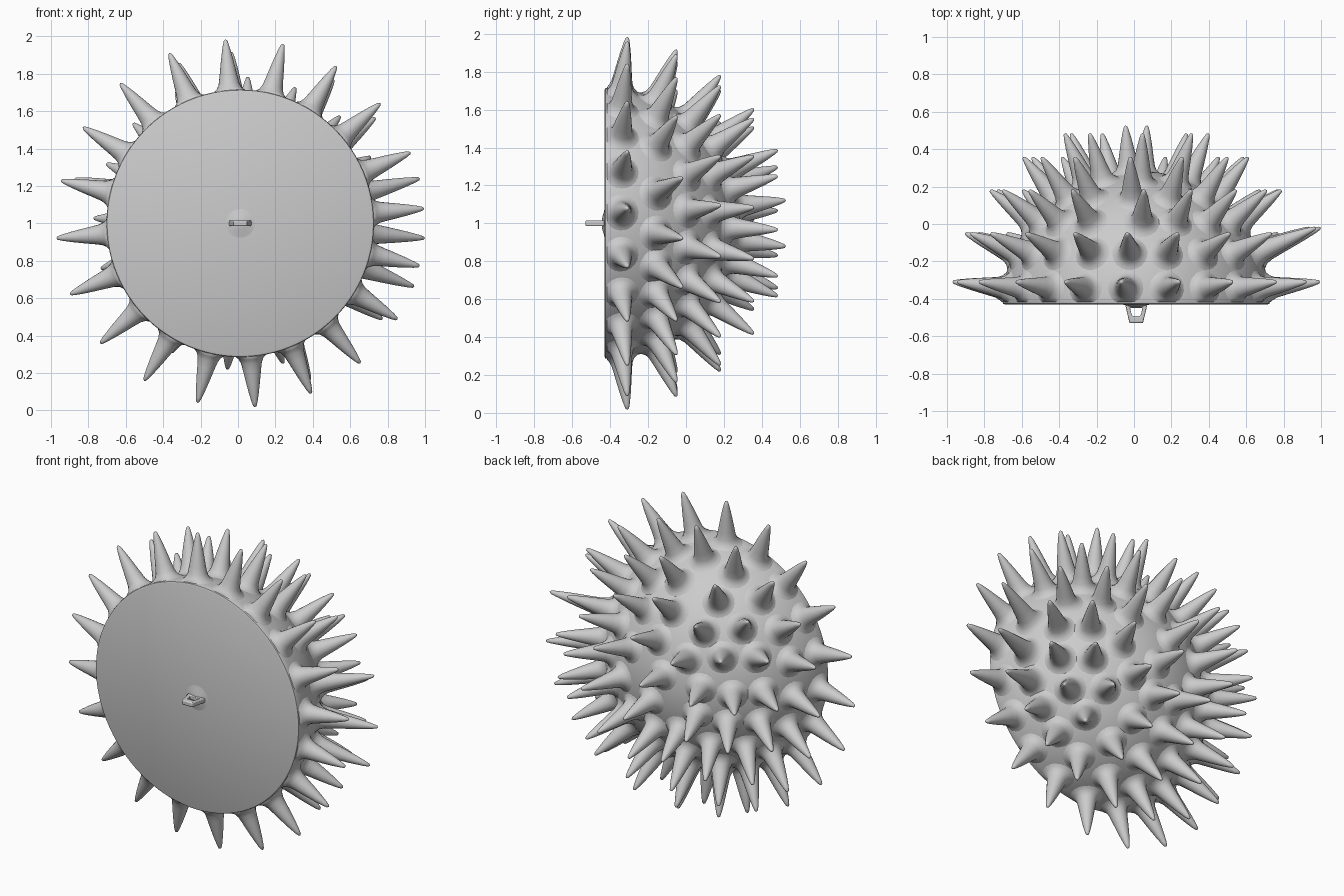
import bpy, bmesh, math
from mathutils import Vector, Matrix

if "Cube" in bpy.data.objects:
    bpy.data.objects.remove(bpy.data.objects["Cube"])

CENTRE = Vector((0.012, -0.43, 1.0))
R = 0.715


def lathe(bm, profile, steps, matrix):
    """Revolve (radius, height) points round local z, then place with matrix."""
    rings = []
    for r, h in profile:
        n = 1 if r == 0 else steps
        rings.append([bm.verts.new(matrix @ Vector((r * math.cos(2 * math.pi * i / steps),
                                                    r * math.sin(2 * math.pi * i / steps), h)))
                      for i in range(n)])
    for a, b in zip(rings, rings[1:]):
        for i in range(steps):
            j = (i + 1) % steps
            quad = [a[i % len(a)], a[j % len(a)], b[j % len(b)], b[i % len(b)]]
            bm.faces.new(list(dict.fromkeys(quad)))


def finish(bm, name, angle=40):
    bmesh.ops.recalc_face_normals(bm, faces=bm.faces)
    mesh = bpy.data.meshes.new(name)
    bm.to_mesh(mesh)
    bm.free()
    ob = bpy.data.objects.new(name, mesh)
    bpy.context.collection.objects.link(ob)
    bpy.ops.object.select_all(action='DESELECT')
    ob.select_set(True)
    bpy.context.view_layer.objects.active = ob
    bpy.ops.object.shade_smooth_by_angle(angle=math.radians(angle))
    return ob


def facing(direction):
    return Matrix.Translation(CENTRE) @ direction.to_track_quat('Z', 'Y').to_matrix().to_4x4()


# Half-ball body with a flat front disc and a softened rim
bm = bmesh.new()
profile = [(0, 0), (R - 0.012, 0), (R - 0.003, 0.004), (R, 0.014)]
profile += [(R * math.cos(math.radians(a)), R * math.sin(math.radians(a))) for a in range(4, 90, 4)]
profile.append((0, R))
lathe(bm, profile, 96, facing(Vector((0, 1, 0))))
finish(bm, "half_ball_body")

# Spikes: rings of (angle from the back axis, angles round it)
rings = [
    (83, [4.6 + 18 * i for i in range(20)]),
    (67.5, [14, -4.6, -20, -34, -49, -66, -85, -103, -121, -139, -158, -176,
            165, 148, 130, 111, 93, 76, 57, 38]),
    (52, [68, 87, 116, 137, 156, 178, 198, 219, 242, 265, -73, -50, -32, -13, 7, 27, 47]),
    (37.5, [66, 93, 123, 147, 178, 203, 229, 255, 285, -43, -18, 8, 36]),
    (23, [130, 170, 206, 242, 278, 314, 355, 40, 85]),
    (8, [115, 295]),
]
shape = [(0.102, -0.011), (0.084, -0.001), (0.067, 0.014), (0.056, 0.038), (0.048, 0.08),
         (0.038, 0.14), (0.027, 0.20), (0.016, 0.25), (0.009, 0.273), (0, 0.279)]
bm = bmesh.new()
for polar, angles in rings:
    p = math.radians(polar)
    for deg in angles:
        a = math.radians(deg)
        d = Vector((math.sin(p) * math.cos(a), math.cos(p), math.sin(p) * math.sin(a)))
        stretch = 1.28 if polar == 67.5 and -25 < deg < 20 else (0.9 if polar < 15 else 1.0)
        lathe(bm, [(r, R + h * (stretch if h > 0 else 1)) for r, h in shape], 20, facing(d))
for v in bm.verts:  # keep the flared feet behind the flat front
    v.co.y = max(v.co.y, CENTRE.y + 0.012)
finish(bm, "spikes", 60)

# Small mound under the hanging loop
bm = bmesh.new()
lathe(bm, [(0.09, -0.002), (0.06, 0.003), (0.035, 0.011), (0, 0.016)], 24,
      facing(Vector((0, -1, 0))))
finish(bm, "loop_mound", 60)

# Hanging loop: tapered frame with a through hole
bm = bmesh.new()
outer = [(-0.062, 0.01), (0.062, 0.01), (0.036, -0.1), (-0.036, -0.1)]
inner = [(-0.034, -0.018), (0.034, -0.018), (0.022, -0.062), (-0.022, -0.062)]
layers = []
for z in (-0.015, 0.015):
    layers.append([[bm.verts.new(CENTRE + Vector((x, y, z))) for x, y in loop]
                   for loop in (outer, inner)])
for i in range(4):
    j = (i + 1) % 4
    for o, n in layers:
        bm.faces.new((o[i], o[j], n[j], n[i]))
    for k in (0, 1):
        lo, hi = layers[0][k], layers[1][k]
        bm.faces.new((lo[i], lo[j], hi[j], hi[i]))
loop = finish(bm, "hanging_loop")
bevel = loop.modifiers.new("soft_edges", 'BEVEL')
bevel.width = 0.006
bevel.segments = 2
